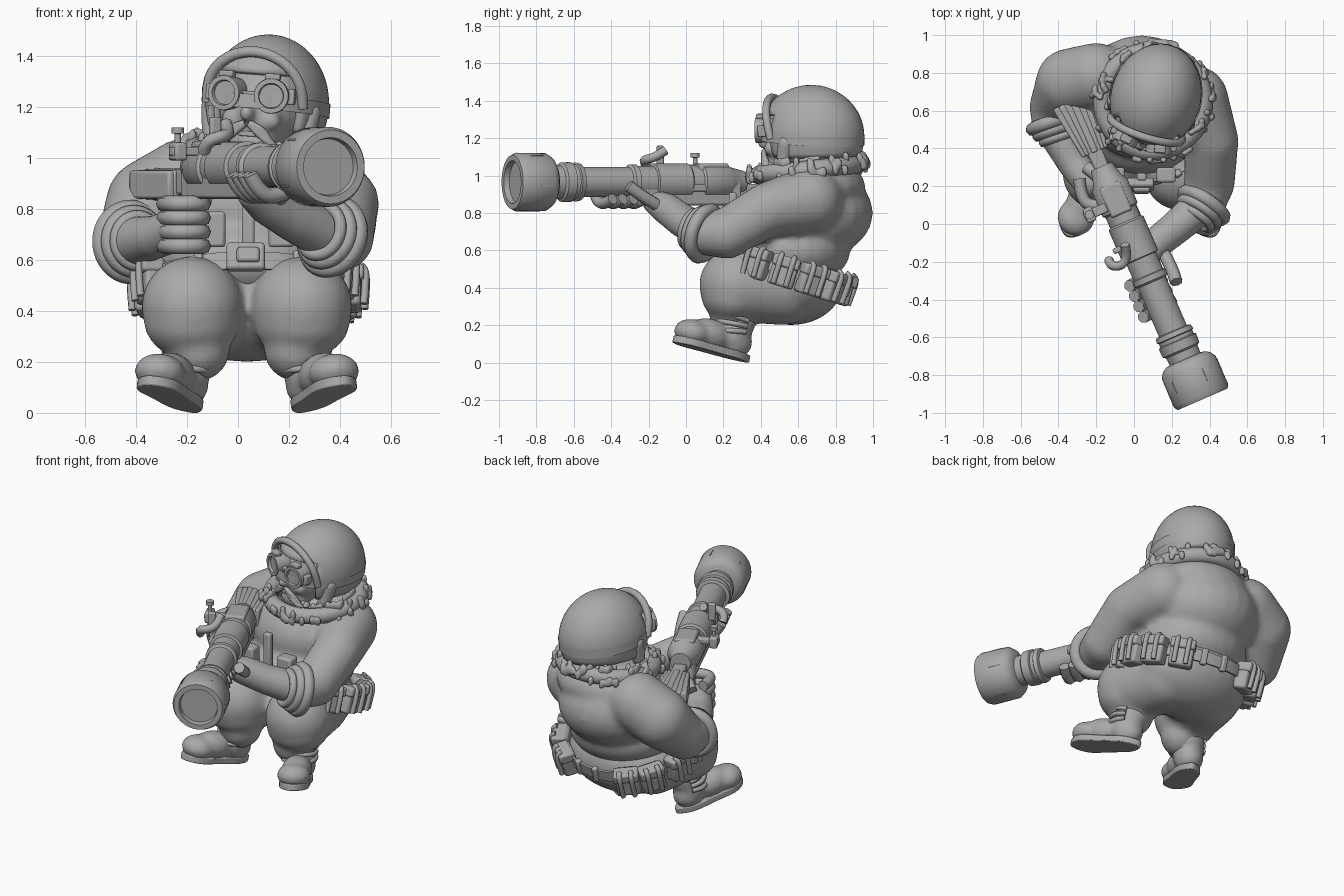
import bpy, bmesh, random
from math import pi, sin, cos, radians
from mathutils import Matrix, Vector, Euler

random.seed(4)
if "Cube" in bpy.data.objects:
    bpy.data.objects.remove(bpy.data.objects["Cube"])

grey = bpy.data.materials.new("plain grey")
grey.use_nodes = True
grey.diffuse_color = (0.4, 0.4, 0.4, 1)
grey.node_tree.nodes["Principled BSDF"].inputs["Base Color"].default_value = (0.4, 0.4, 0.4, 1)
ID = Matrix()


def frame(loc, rx=0, ry=0, rz=0):
    return Matrix.Translation(loc) @ Euler([radians(a) for a in (rx, ry, rz)]).to_matrix().to_4x4()


def finish(name, bm, m=ID, bevel=0, sharp=40):
    bmesh.ops.recalc_face_normals(bm, faces=bm.faces)
    me = bpy.data.meshes.new(name)
    bm.to_mesh(me)
    bm.free()
    me.transform(m)
    ob = bpy.data.objects.new(name, me)
    bpy.context.collection.objects.link(ob)
    me.materials.append(grey)
    bpy.ops.object.select_all(action='DESELECT')
    ob.select_set(True)
    bpy.context.view_layer.objects.active = ob
    if bevel:
        b = ob.modifiers.new("bevel", 'BEVEL')
        b.width, b.segments = bevel, 2
    bpy.ops.object.shade_smooth_by_angle(angle=radians(sharp))
    return ob


def box(name, loc, size, m=ID, bevel=0.012):
    bm = bmesh.new()
    bmesh.ops.create_cube(bm, size=1, matrix=Matrix.Translation(loc) @ Matrix.Diagonal((*size, 1)))
    return finish(name, bm, m, bevel)


def lathe(name, profile, m=ID, n=40):
    """Spin (y, radius) points about the local y axis."""
    bm = bmesh.new()
    vs = [bm.verts.new((r, y, 0)) for y, r in profile]
    es = [bm.edges.new(p) for p in zip(vs, vs[1:])]
    bmesh.ops.spin(bm, geom=vs + es, axis=(0, 1, 0), cent=(0, 0, 0), angle=2 * pi, steps=n)
    bmesh.ops.remove_doubles(bm, verts=bm.verts, dist=1e-4)
    return finish(name, bm, m, sharp=35)


def chain(*pts):
    """Overlapping balls along (x, y, z, radius) points."""
    return [(tuple(Vector(a[:3]).lerp(b[:3], i / 8)), (a[3] + (b[3] - a[3]) * i / 8,) * 3)
            for a, b in zip(pts, pts[1:]) for i in range(9)]


def fused(name, blobs, m=ID, voxel=0.02, smooth=5):
    """Melt balls (location, radii) into one smooth skin."""
    bm = bmesh.new()
    for loc, rad in blobs:
        bmesh.ops.create_uvsphere(bm, u_segments=24, v_segments=14, radius=1,
                                  matrix=Matrix.Translation(loc) @ Matrix.Diagonal((*rad, 1)))
    ob = finish(name, bm, m)
    r = ob.modifiers.new("melt", 'REMESH')
    r.mode, r.voxel_size, r.use_smooth_shade = 'VOXEL', voxel, True
    s = ob.modifiers.new("soften", 'SMOOTH')
    s.iterations, s.factor = smooth, 0.5
    for mod in ("melt", "soften"):
        bpy.ops.object.modifier_apply(modifier=mod)
    return ob


def rope(name, pts, r, m=ID, closed=False):
    """Round cord through points."""
    cu = bpy.data.curves.new(name, 'CURVE')
    cu.dimensions, cu.bevel_depth, cu.bevel_resolution, cu.use_fill_caps = '3D', r, 2, True
    sp = cu.splines.new('NURBS')
    sp.points.add(len(pts) - 1)
    for p, c in zip(sp.points, pts):
        p.co = (*c, 1)
    sp.use_cyclic_u, sp.use_endpoint_u, sp.order_u = closed, not closed, 3
    sp.resolution_u = 2 if len(pts) > 9 else 4
    cu.materials.append(grey)
    ob = bpy.data.objects.new(name, cu)
    ob.matrix_world = m
    bpy.context.collection.objects.link(ob)
    return ob


def loop(rx, ry, a0=0, a1=360, n=24):
    return [(rx * sin(t), -ry * cos(t), 0) for t in (radians(a0 + (a1 - a0) * i / n) for i in range(n + (a1 - a0 < 360)))]


def aim(loc, d):
    return Matrix.Translation(loc) @ Vector(d).to_track_quat('Z', 'Y').to_matrix().to_4x4()


# Jacket: torso, shoulders and sleeves
fused("jacket", [((0.04, 0.67, 0.8), (0.34, 0.33, 0.25)), ((0.04, 0.57, 0.6), (0.34, 0.31, 0.2)),
                 ((0.08, 0.7, 0.94), (0.31, 0.26, 0.16))]
      + chain((0.32, 0.66, 0.87, .18), (0.41, 0.44, 0.82, .145), (0.4, 0.22, 0.69, .135), (0.37, 0.12, 0.69, .12))
      + chain((-0.2, 0.78, 0.9, .18), (-0.34, 0.75, 0.82, .18), (-0.42, 0.62, 0.67, .135), (-0.42, 0.52, 0.67, .12)))
for s, c, d in (("left", (0.37, 0.1, 0.69), (-.5, -.75, .25)), ("right", (-0.42, 0.54, 0.67), (.3, -.9, .05))):
    for i in range(3):
        r = 0.125 - 0.016 * i
        rope(s + "_cuff", loop(r, r * 1.05), 0.036 - 0.006 * i, aim(Vector(c) + Vector(d) * (0.045 * i), d), True)
# Fur collar with random tufts
HOOD = frame((0.1, 0.65, 1.03), 6)
rope("fur_collar", loop(0.27, 0.27), 0.05, HOOD, True)
tufts = []
for i in range(90):
    a, b = random.uniform(0, 2 * pi), random.uniform(-0.6, 2.6)
    R = 0.27 + 0.052 * cos(b)
    tufts.append(((R * sin(a), R * cos(a), 0.052 * sin(b)), (0.018, 0.018, 0.032)))
fused("fur_tufts", tufts, HOOD, 0.01, 1)
# Jacket zip and chest pouches
box("zip_flap", (0.04, 0.25, 0.74), (0.05, 0.04, 0.34), bevel=0.01)
for x in (-0.1, 0.17):
    box("chest_pouch", (x, 0.26, 0.72), (0.1, 0.08, 0.14))

# Trousers and boots
CX = 0.035
legs = [((CX, 0.56, 0.42), (0.37, 0.28, 0.22))]
for s in (1, -1):
    legs += chain((CX + s * .16, .52, .4, .2), (CX + s * .215, .27, .415, .2))
    legs += [((CX + s * .215, .26, .36), (.19, .18, .15))]
    legs += chain((CX + s * .205, .27, .36, .15), (CX + s * .19, .25, .25, .125))
fused("trousers", legs)
for s, side in ((1, "left"), (-1, "right")):
    B = frame((CX + s * 0.295, 0.135, 0.065), -14, 0, s * 25)
    fused(side + "_boot", [((0, -0.13, 0.065), (.1, .1, .072)), ((0, -0.03, 0.08), (.09, .13, .085)),
                           ((0, 0.12, 0.08), (.085, .1, .09))]
          + chain((0, .1, .1, .09), (-s * .015, .12, .2, .1)), B, 0.015)
    for i in range(3):
        rope(side + "_boot_crease", loop(0.1, 0.1, -110, 110, 10), 0.014,
             B @ frame((-s * .01, 0.1, 0.13 + 0.035 * i), 10 - 8 * i))
    bm = bmesh.new()
    ring = []
    for i in range(32):
        t = 2 * pi * i / 32
        y = -0.23 * cos(t)
        ring.append(bm.verts.new(((0.098 - 0.07 * y) * sin(t) * (1 - .2 * cos(2 * t + pi) ** 2), y, -0.012)))
    top = bmesh.ops.extrude_face_region(bm, geom=[bm.faces.new(ring)])["geom"]
    bmesh.ops.translate(bm, verts=[v for v in top if isinstance(v, bmesh.types.BMVert)], vec=(0, 0, 0.04))
    finish(side + "_boot_sole", bm, B, 0.006)

# Belt sloping to the back, with pouches and ammunition loops
BELT = frame((0.04, 0.54, 0.5), -17)
bm = bmesh.new()
path = loop(0.375, 0.33, n=48)
rows = [[bm.verts.new((x * k, y * k, z)) for x, y, _ in path] for k, z in ((1.0, -.035), (1.04, -.035), (1.04, .035), (1.0, .035))]
for j in range(4):
    for i in range(48):
        bm.faces.new([rows[j][i], rows[j][(i + 1) % 48], rows[(j + 1) % 4][(i + 1) % 48], rows[(j + 1) % 4][i]])
finish("belt", bm, BELT)
box("belt_buckle", (-0.01, -0.35, 0.01), (0.15, 0.05, 0.11), BELT)
box("buckle_plate", (0.0, -0.38, 0.01), (0.09, 0.03, 0.06), BELT)
for a in (62, 88, 114, 140, -72, -100, -128, -150):
    t = radians(a)
    P = BELT @ frame((0.4 * sin(t), -0.35 * cos(t), -0.02), 0, 0, a)
    box("belt_pouch", (0, 0, 0), (0.14, 0.085, 0.16), P, 0.015)
    box("pouch_flap", (0, -0.012, 0.055), (0.15, 0.09, 0.06), P, 0.012)
    for x in (-0.035, 0.035):
        rope("pouch_loop", [(x, -.03, .09), (x, -.062, .085), (x, -.062, 0), (x, -.055, -.07)], 0.015, P)
for a in (-30, 30, 160, 180, 205):
    t = radians(a)
    box("belt_keeper", (0, 0, 0), (0.035, 0.035, 0.1), BELT @ frame((0.385 * sin(t), -0.34 * cos(t), 0), 0, 0, a), 0.008)

# Head: face, beard, cap, goggles
HEAD = frame((0.115, 0.67, 1.21), 0, 4, -17)
fused("face", [((0, 0, 0.0), (.19, .22, .2)), ((0, -.12, -.05), (.13, .13, .15)), ((0, -.16, -.15), (.1, .09, .08)),
               ((0, -.25, -.035), (.03, .05, .035)), ((0, -.235, .0), (.022, .03, .05))]
      + [((s * .075, -.2, -.06), (.045, .04, .04)) for s in (1, -1)], HEAD, 0.011, 3)
for s in (1, -1):
    for i in range(4):
        rope("moustache", [(s * .01, -.255, -.075), (s * .05, -.26, -.085 - .01 * i), (s * (.09 + .01 * i), -.225, -.13 - .012 * i),
                           (s * (.1 + .012 * i), -.2, -.19)], 0.014, HEAD)
for i in range(11):
    x = (i - 5) * 0.022
    rope("beard_lock", [(x, -.21 + abs(x) * .4, -.15), (x * 1.1, -.245 + abs(x) * .4, -.2), (x * .8, -.22, -.27)], 0.02, HEAD)
box("teeth", (0, -.238, -.115), (0.07, 0.02, 0.02), HEAD, 0.004)
# Cap: open at the face, with ear flaps
bm = bmesh.new()
bmesh.ops.create_uvsphere(bm, u_segments=48, v_segments=32, radius=1)
bmesh.ops.delete(bm, geom=[v for v in bm.verts if v.co.z < -0.42 or (v.co.y < -0.62 and v.co.z < 0.42)], context='VERTS')
for v in bm.verts:
    v.co = (v.co.x * 0.225, v.co.y * 0.275, v.co.z * 0.262)
cap = finish("cap", bm, HEAD, sharp=60)
sol = cap.modifiers.new("cloth", 'SOLIDIFY')
sol.thickness, sol.offset = 0.025, 0
for x in (-0.07, 0.07):
    k = (1 - (x / .225) ** 2) ** .5
    rope("cap_seam", [(x, .275 * k * cos(t), .264 * k * sin(t)) for t in (radians(10 + 14 * i) for i in range(11))], 0.008, HEAD)
rope("cap_brim", [(.2 * sin(t), -.175 - .045 * cos(t), .03 + .18 * cos(t)) for t in (radians(-100 + 20 * i) for i in range(11))], 0.022, HEAD)
for s in (1, -1):
    fused("ear_flap", chain((s * .2, -.08, -.02, .045), (s * .19, -.1, -.12, .04), (s * .16, -.13, -.2, .025)), HEAD, 0.01)
bm = bmesh.new()
bmesh.ops.create_cone(bm, segments=48, radius1=1, radius2=1, depth=0.055)
finish("goggle_strap", bm, HEAD @ frame((0, 0, -0.005), -4) @ Matrix.Diagonal((0.243, 0.288, 1, 1)), 0.006)
for s in (1, -1):
    G = HEAD @ frame((s * 0.09, -0.235, 0.04), 0, 0, s * 10)
    lathe("goggle", [(.06, .06), (-.03, .07), (-.045, .068), (-.045, .05), (-.03, .046), (-.028, 0)], G, 32)
    box("goggle_clip", (0, -.02, .075), (0.06, 0.04, 0.025), G, 0.006)
    box("goggle_hinge", (s * .075, 0, 0), (0.03, 0.05, 0.06), G, 0.006)
box("goggle_bridge", (0, -.245, .04), (0.06, 0.02, 0.025), HEAD, 0.005)

# Launcher, with the muzzle along local -y
GUN = frame((0.09, -0.3, 0.965), 0, 0, 23.5)
lathe("muzzle", [(-.44, 0), (-.455, .11), (-.47, .135), (-.50, .155), (-.66, .157), (-.685, .145), (-.685, .115),
                 (-.655, .11), (-.655, 0)], GUN)
lathe("barrel", [(-.46, .088), (-.41, .09), (-.4, .105), (-.35, .107), (-.345, .096), (-.325, .096), (-.32, .105), (-.295, .1),
                 (-.29, .08), (-.01, .08), (0, .095), (.03, .095), (.035, .085), (.13, .085), (.135, .1), (.33, .1), (.34, .088),
                 (.4, .088), (.41, .1), (.55, .1), (.58, .08), (.66, .06), (.66, 0)], GUN)
box("receiver", (0, .32, -.06), (0.15, 0.6, 0.13), GUN)
box("receiver_rail", (0.075, .36, -.03), (0.03, 0.4, 0.04), GUN, 0.008)
box("top_cover", (0, .47, .06), (0.12, 0.17, 0.08), GUN)
box("pistol_grip", (-.04, .56, -.23), (0.06, 0.1, 0.24), GUN @ frame((0, 0, 0), 8), 0.02)
box("stock_neck", (0, .72, -.06), (0.08, 0.2, 0.1), GUN)
for i in range(7):
    x = (i - 3) / 3
    box("stock_rib", (0, 0, 0), (0.04, 0.3, 0.13 - 0.02 * abs(x)), GUN @ frame((x * .075, .89, -.07), 0, 0, -x * 8), 0.01)
for i in range(5):
    box("scratch", (0, -.57 + .02 * (i % 2), .155), (0.008, 0.07, 0.006), GUN @ frame((0, 0, 0), 0, 72 * i + 25), 0)
# Sights and trigger hook
box("sight_bracket", (-.12, .45, .06), (0.14, 0.05, 0.035), GUN, 0.008)
box("sight_block", (-.16, .45, .06), (0.05, 0.08, 0.07), GUN, 0.01)
lathe("sight_knob", [(0, 0), (0, .012), (.06, .012), (.062, .024), (.085, .024), (.085, 0)], GUN @ frame((-.16, .45, .07), 90), 16)
box("rear_sight", (-.1, .22, .14), (0.045, 0.03, 0.11), GUN, 0.008)
rope("hook", [(-.16, .19, .06), (-.17, .16, .1), (-.11, .13, .12), (-.06, .17, .13), (-.05, .23, .17)], 0.025, GUN)

# Gloves
fused("left_glove", chain((.36, .1, .69, .1), (.22, -.02, .76, .09), (.12, -.1, .82, .085), (.06, -.17, .86, .065)), voxel=.013)
for i in range(4):
    y = -.13 + .06 * i
    rope("left_finger", [(.07, y, -.09), (.0, y - .02, -.12), (-.08, y - .03, -.1), (-.115, y - .03, -.03)], 0.032, GUN)
rope("left_thumb", [(.12, .1, -.12), (.13, .02, -.08), (.12, -.06, -.02)], 0.034, GUN)
fused("right_glove", chain((-.42, .5, .67, .1), (-.32, .32, .69, .085), (-.24, .22, .72, .085)), voxel=.013)
for i in range(4):
    z = .82 - .055 * i
    rope("right_finger", [(-.29, .24, z), (-.28, .12, z), (-.2, .09, z), (-.13, .13, z), (-.14, .2, z)], 0.032)
rope("right_thumb", [(-.25, .3, .8), (-.19, .25, .84), (-.12, .2, .84)], 0.034)
